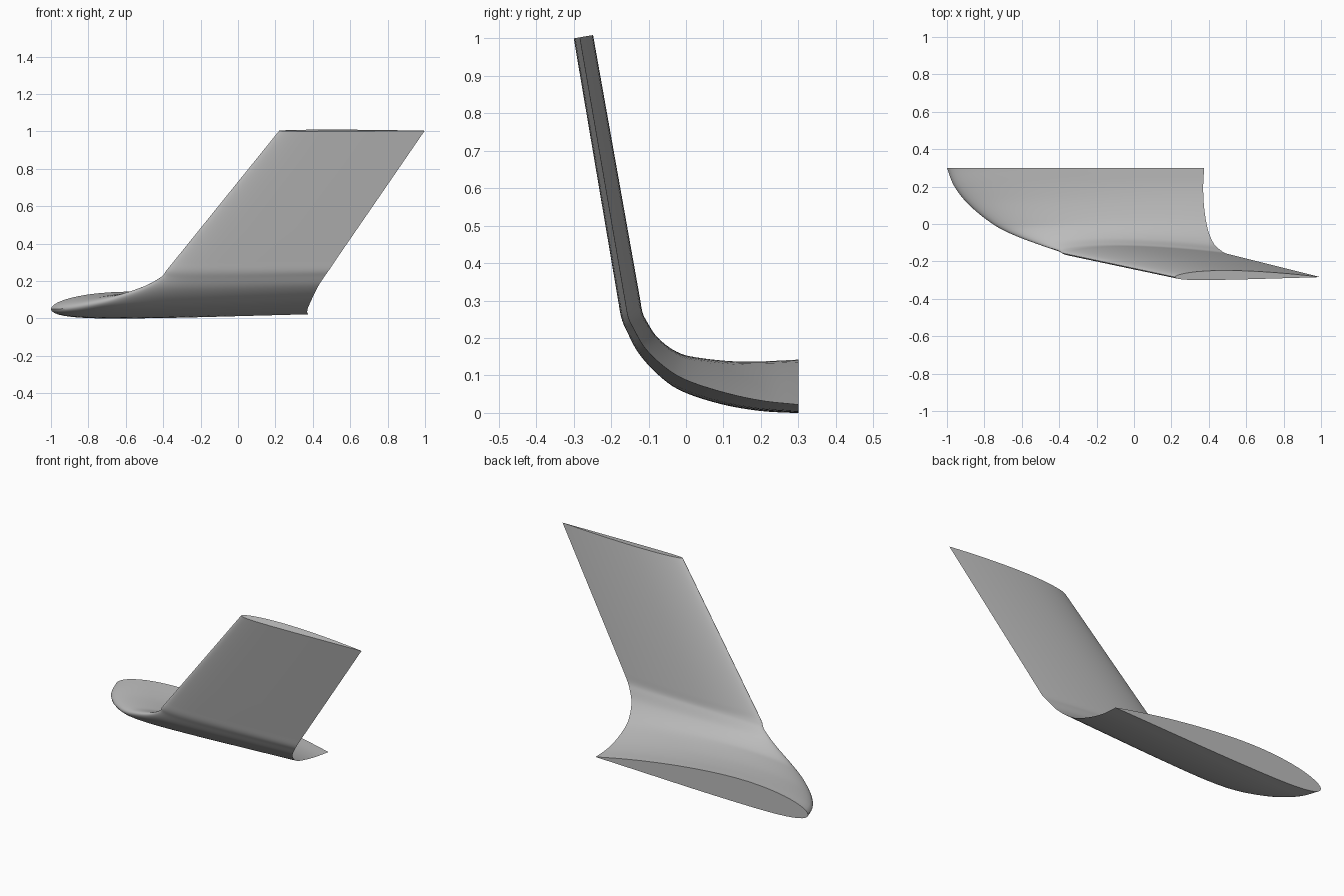
import bpy, bmesh, math
from mathutils import Vector

cube = bpy.data.objects.get("Cube")
if cube:
    bpy.data.objects.remove(cube)

# Stations from root to the start of the straight blade:
# y, leading z, trailing z, leading x, trailing x, thickness
STATIONS = [Vector(s) for s in (
    (0.30, 0.050, 0.022, -1.0, 0.375, 0.143),
    (0.20, 0.050, 0.033, -0.96, 0.37, 0.132),
    (0.10, 0.060, 0.055, -0.88, 0.374, 0.115),
    (0.0, 0.085, 0.088, -0.755, 0.388, 0.095),
    (-0.06, 0.12, 0.125, -0.635, 0.405, 0.076),
    (-0.11, 0.17, 0.174, -0.5, 0.43, 0.064),
    (-0.14, 0.222, 0.225, -0.41, 0.463, 0.058),
    (-0.155, 0.257, 0.257, -0.382, 0.486, 0.057),
    (-0.164, 0.305, 0.305, -0.343, 0.518, 0.057))]
TIP = Vector((-0.284, 1.003, 1.003, 0.22, 0.998, 0.051))
STEPS = 6      # rings between stations
CHORD = 28     # points along each side of the section


def spline(points, steps):
    """Catmull-Rom curve through all the points."""
    p = [2 * points[0] - points[1]] + points + [2 * points[-1] - points[-2]]
    out = []
    for i in range(1, len(p) - 2):
        a, b, c, d = p[i - 1:i + 3]
        for k in range(steps):
            t = k / steps
            out.append(0.5 * (2 * b + (c - a) * t + (2 * a - 5 * b + 4 * c - d) * t ** 2
                              + (3 * b - a - 3 * c + d) * t ** 3))
    return out + [points[-1]]


def airfoil(c, side):
    """Offset from the chord line for unit thickness."""
    half = 5 * (0.2969 * math.sqrt(c) - 0.126 * c - 0.3516 * c ** 2
                + 0.2843 * c ** 3 - 0.1036 * c ** 4)
    reach = 0.4 if c < 0.4 else 0.6
    camber = 0.22 * (1 - ((c - 0.4) / reach) ** 2)
    return camber + side * half


# Closed section: trailing edge, inner side, leading edge, outer side
cos_steps = [(1 - math.cos(math.pi * i / CHORD)) / 2 for i in range(CHORD + 1)]
section = [(c, airfoil(c, 1)) for c in reversed(cos_steps)]
section += [(c, airfoil(c, -1)) for c in cos_steps[1:-1]]

# Curved blend, then the straight blade up to the tip
rows = spline(STATIONS, STEPS)
rows += [rows[-1].lerp(TIP, i / 4) for i in range(1, 5)]

bm = bmesh.new()
rings = []
for i, row in enumerate(rows):
    y, z_lead, z_trail, x_lead, x_trail, thick = row
    before, after = rows[max(i - 1, 0)], rows[min(i + 1, len(rows) - 1)]
    dy = after[0] - before[0]
    dz = (after[1] + after[2] - before[1] - before[2]) / 2
    normal = Vector((0, dz, -dy)).normalized() if i else Vector((0, 0, 1))
    rings.append([bm.verts.new(
        Vector((x_lead + (x_trail - x_lead) * c, y, z_lead + (z_trail - z_lead) * c))
        + normal * off * thick) for c, off in section])

# Skin and flat end caps
n = len(section)
for lower, upper in zip(rings, rings[1:]):
    for j in range(n):
        k = (j + 1) % n
        bm.faces.new((lower[j], lower[k], upper[k], upper[j]))
bm.faces.new(rings[0])
bm.faces.new(rings[-1])
bmesh.ops.recalc_face_normals(bm, faces=bm.faces)

mesh = bpy.data.meshes.new("winglet")
bm.to_mesh(mesh)
bm.free()
winglet = bpy.data.objects.new("winglet", mesh)
bpy.context.collection.objects.link(winglet)

# Plain grey material
grey = bpy.data.materials.new("light_grey")
grey.use_nodes = True
colour = (0.5, 0.5, 0.5, 1)
grey.diffuse_color = colour
grey.node_tree.nodes["Principled BSDF"].inputs["Base Color"].default_value = colour
mesh.materials.append(grey)

bpy.ops.object.select_all(action="DESELECT")
winglet.select_set(True)
bpy.context.view_layer.objects.active = winglet
bpy.ops.object.shade_smooth_by_angle(angle=math.radians(35))
